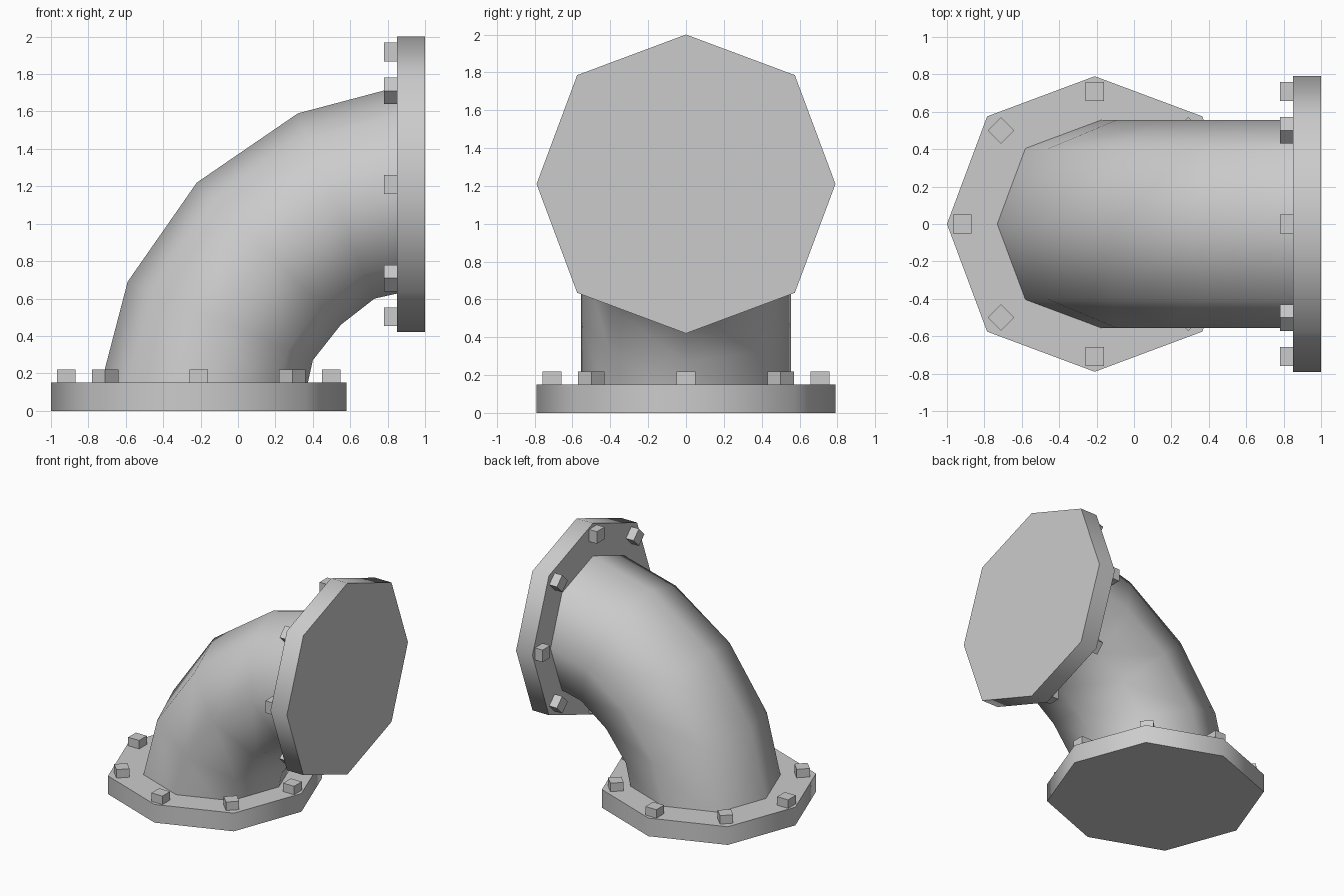
import bpy, bmesh
from math import pi, cos, sin
from mathutils import Vector, Matrix

if "Cube" in bpy.data.objects:
    bpy.data.objects.remove(bpy.data.objects["Cube"])

R_FLANGE, R_PIPE, R_BOLT = 0.79, 0.555, 0.708
THICK = 0.15
DIAG = 1.03  # the diagonal corners sit slightly further out


def finish(bm, name, matrix=Matrix()):
    bmesh.ops.recalc_face_normals(bm, faces=bm.faces)
    me = bpy.data.meshes.new(name)
    bm.to_mesh(me)
    bm.free()
    ob = bpy.data.objects.new(name, me)
    bpy.context.collection.objects.link(ob)
    ob.matrix_world = matrix
    return ob


def loft(name, sections, matrix=Matrix()):
    """Eight-sided solid through (centre, u axis, v axis) sections."""
    bm = bmesh.new()
    rings = []
    for c, u, v in sections:
        ring = []
        for i in range(8):
            a, k = i * pi / 4, DIAG if i % 2 else 1
            ring.append(bm.verts.new(c + u * cos(a) * k + v * sin(a) * k))
        rings.append(ring)
    for r0, r1 in zip(rings, rings[1:]):
        for i in range(8):
            j = (i + 1) % 8
            bm.faces.new((r0[i], r0[j], r1[j], r1[i])).smooth = True
    # flat end caps with crisp rims
    for ring in (rings[0], rings[-1]):
        cap = bm.faces.new(ring)
        for e in cap.edges:
            e.smooth = False
    return finish(bm, name, matrix)


def flange(name, matrix):
    u, v = Vector((R_FLANGE, 0, 0)), Vector((0, R_FLANGE, 0))
    loft(name + "_flange", [(Vector((0, 0, z)), u, v) for z in (0, THICK)], matrix)
    # ring of eight square bolt heads
    for i in range(8):
        bm = bmesh.new()
        place = (Matrix.Rotation(i * pi / 4, 4, 'Z')
                 @ Matrix.Translation((R_BOLT, 0, THICK + 0.03))
                 @ Matrix.Diagonal((0.1, 0.1, 0.08, 1)))
        bmesh.ops.create_cube(bm, size=1, matrix=place)
        finish(bm, f"{name}_bolt_{i + 1}", matrix)


# Bent pipe: outer and inner bend profile points (x, z)
outer = [(-0.765, 0.02), (-0.59, 0.69), (-0.22, 1.22), (0.32, 1.59), (0.98, 1.765)]
inner = [(0.345, 0.02), (0.40, 0.27), (0.55, 0.46), (0.73, 0.60), (0.98, 0.655)]
sections = []
for (ox, oz), (ix, iz) in zip(outer, inner):
    o, n = Vector((ox, 0, oz)), Vector((ix, 0, iz))
    sections.append(((o + n) / 2, (o - n) / 2, Vector((0, R_PIPE, 0))))
loft("bent_pipe", sections)

# Flanges at the base and the side outlet
flange("base", Matrix.Translation((-0.21, 0, 0)))
flange("outlet", Matrix.Translation((1, 0, 1.21)) @ Matrix.Rotation(-pi / 2, 4, 'Y'))
